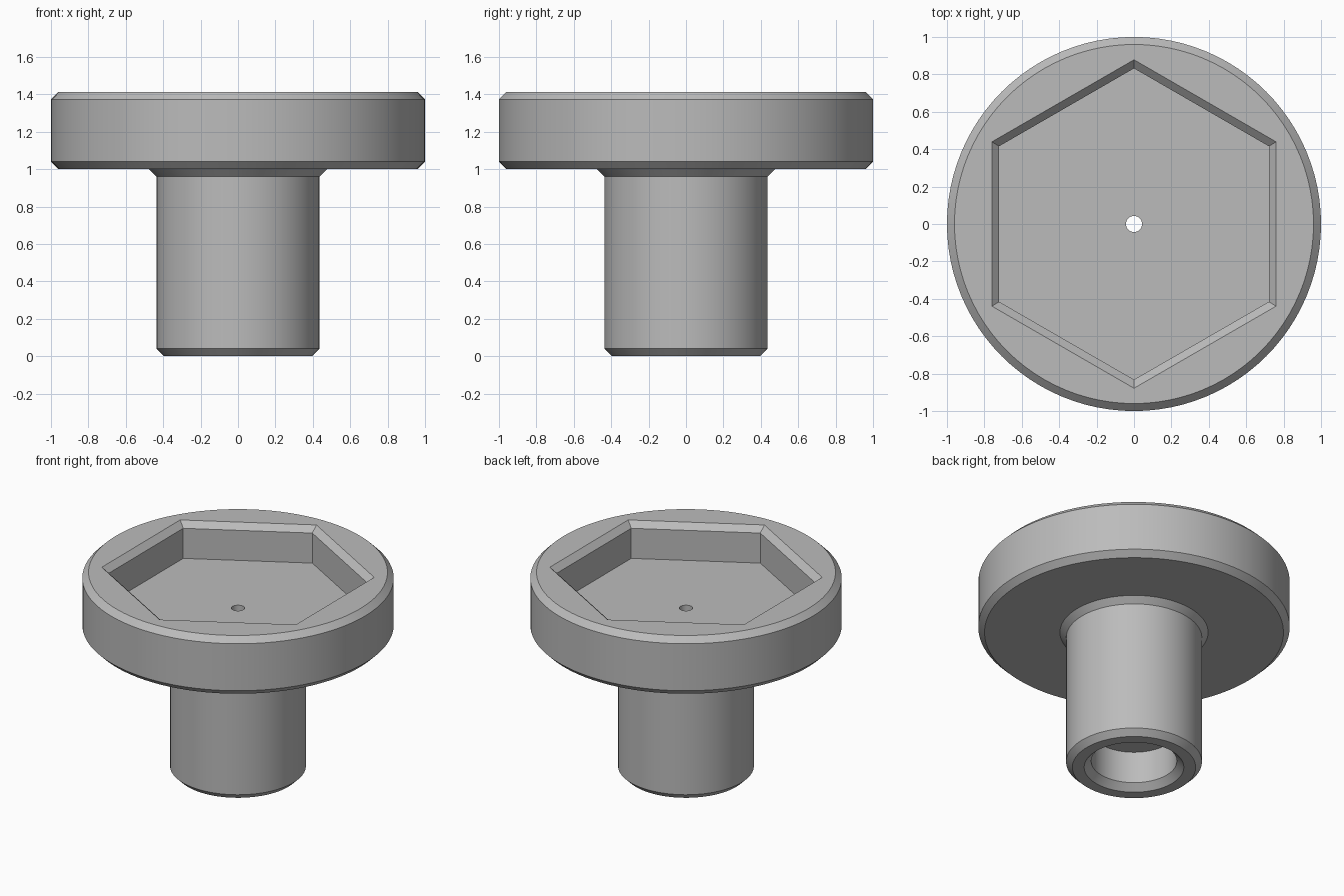
import bpy, bmesh, math

cube = bpy.data.objects.get("Cube")
if cube:
    bpy.data.objects.remove(cube, do_unlink=True)

SEGMENTS = 96
TOP, HEAD_BASE, FLOOR, BORE_TOP = 1.413, 1.0, 1.16, 0.27
CHAMFER = 0.04
STEM_R, BORE_R, PIN_R = 0.436, 0.275, 0.043

grey = bpy.data.materials.new("plain grey")
grey.use_nodes = True
colour = (0.5, 0.5, 0.5, 1)
grey.diffuse_color = colour
grey.node_tree.nodes["Principled BSDF"].inputs["Base Color"].default_value = colour


def stack(name, profile, sides, turn=0.0, closed=False):
    """Rings of (radius, height) joined in order; a closed profile makes a tube."""
    bm = bmesh.new()
    rings = []
    for r, z in profile:
        angles = [turn + 2 * math.pi * i / sides for i in range(sides)]
        rings.append([bm.verts.new((r * math.cos(a), r * math.sin(a), z)) for a in angles])
    pairs = list(zip(rings, rings[1:]))
    if closed:
        pairs.append((rings[-1], rings[0]))
    else:
        bm.faces.new(rings[0])
        bm.faces.new(rings[-1])
    for a, b in pairs:
        for i in range(sides):
            j = (i + 1) % sides
            bm.faces.new((a[i], a[j], b[j], b[i]))
    bmesh.ops.recalc_face_normals(bm, faces=bm.faces)
    mesh = bpy.data.meshes.new(name)
    bm.to_mesh(mesh)
    bm.free()
    mesh.materials.append(grey)
    obj = bpy.data.objects.new(name, mesh)
    bpy.context.collection.objects.link(obj)
    return obj


# Turned body: head, stem, lower bore and narrow through hole
knob = stack("knob_body", [
    (PIN_R, TOP), (1 - CHAMFER, TOP), (1, TOP - CHAMFER),
    (1, HEAD_BASE + CHAMFER), (1 - CHAMFER, HEAD_BASE),
    (STEM_R + CHAMFER, HEAD_BASE), (STEM_R, HEAD_BASE - CHAMFER),
    (STEM_R, CHAMFER), (STEM_R - CHAMFER, 0),
    (BORE_R + 0.045, 0), (BORE_R, 0.045),
    (BORE_R, BORE_TOP), (PIN_R, BORE_TOP),
], SEGMENTS, closed=True)

# Hexagonal pocket with a chamfered mouth, corners towards front and back
HEX_R = 0.832
slope = 0.046 / CHAMFER
cutter = stack("pocket_cutter", [
    (HEX_R, FLOOR), (HEX_R, TOP - CHAMFER),
    (HEX_R + slope * 2 * CHAMFER, TOP + CHAMFER),
], 6, turn=math.pi / 2)
cutter.hide_render = True

cut = knob.modifiers.new("hex_pocket", 'BOOLEAN')
cut.operation = 'DIFFERENCE'
cut.solver = 'EXACT'
cut.object = cutter

bpy.ops.object.select_all(action='DESELECT')
knob.select_set(True)
bpy.context.view_layer.objects.active = knob
bpy.ops.object.modifier_apply(modifier=cut.name)
bpy.data.objects.remove(cutter, do_unlink=True)

bpy.ops.object.shade_smooth_by_angle(angle=math.radians(25))
